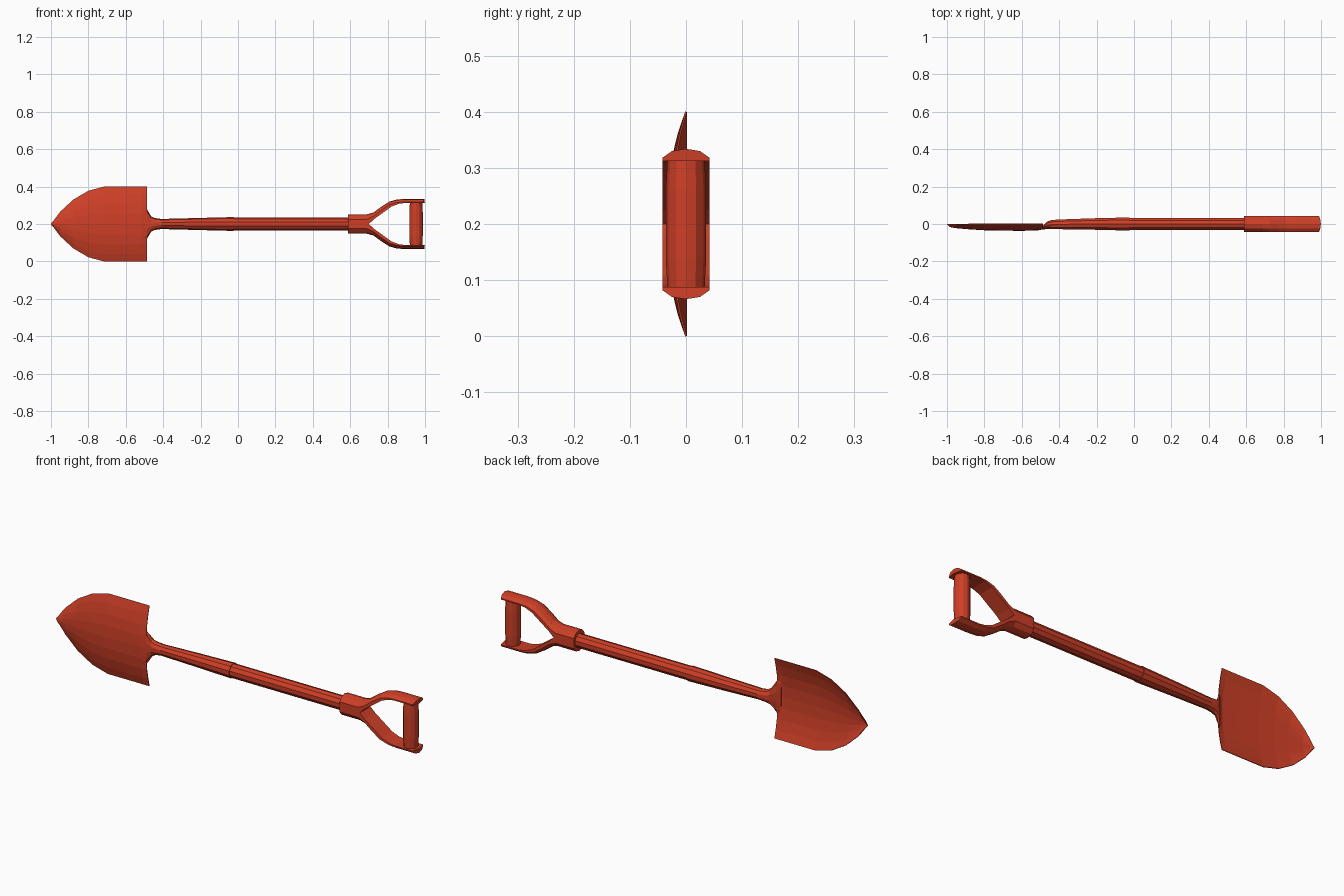
import bpy, bmesh, math

if "Cube" in bpy.data.objects:
    bpy.data.objects.remove(bpy.data.objects["Cube"])

CZ = 0.2  # height of the long axis
red = bpy.data.materials.new("red_paint")
red.diffuse_color = (0.62, 0.05, 0.02, 1)
red.use_nodes = True
red.node_tree.nodes["Principled BSDF"].inputs["Base Color"].default_value = red.diffuse_color


def loft(name, rings, closed=True, caps=True):
    """Skin a list of equal-length point rings into one flat-shaded object."""
    bm = bmesh.new()
    rows = [[bm.verts.new((x, y, z + CZ)) for x, y, z in r] for r in rings]
    n = len(rows[0])
    for a, b in zip(rows, rows[1:]):
        for i in range(n if closed else n - 1):
            j = (i + 1) % n
            bm.faces.new((a[i], a[j], b[j], b[i]))
    if closed and caps:
        bm.faces.new(rows[0])
        bm.faces.new(rows[-1])
    bmesh.ops.remove_doubles(bm, verts=bm.verts, dist=1e-5)
    bmesh.ops.recalc_face_normals(bm, faces=bm.faces)
    me = bpy.data.meshes.new(name)
    bm.to_mesh(me)
    bm.free()
    me.materials.append(red)
    ob = bpy.data.objects.new(name, me)
    bpy.context.collection.objects.link(ob)
    return ob


def ellipse(x, cy, ry, rz, n=10):
    angles = [2 * math.pi * (i + 0.5) / n + math.pi / n for i in range(n)]
    return [(x, cy + ry * math.sin(a), rz * math.cos(a)) for a in angles]


# Blade: dished sheet with pointed tip; (x, half width, centre depth)
stations = [(-1.0, 0.0, 0.0), (-0.985, 0.018, 0.015), (-0.95, 0.065, 0.021),
            (-0.88, 0.13, 0.027), (-0.80, 0.177, 0.032), (-0.715, 0.2, 0.034),
            (-0.60, 0.2, 0.035), (-0.515, 0.2, 0.033), (-0.487, 0.2, 0.027)]
ts = [-1, -0.8, -0.55, -0.28, 0, 0.28, 0.55, 0.8, 1]
blade = loft("blade", [[(x, -d * (1 - abs(t) ** 2.2), w * t) for t in ts]
                       for x, w, d in stations], closed=False)
thick = blade.modifiers.new("thickness", "SOLIDIFY")
thick.thickness = 0.003
thick.offset = 0

# Socket flaring into the blade; (x, centre y, y radius, z radius)
socket = [(-0.505, -0.028, 0.003, 0.085), (-0.487, -0.020, 0.010, 0.08),
          (-0.465, -0.007, 0.021, 0.042), (-0.445, -0.004, 0.025, 0.032),
          (-0.41, -0.002, 0.027, 0.027), (-0.22, 0, 0.032, 0.032),
          (-0.025, 0, 0.037, 0.037)]
loft("socket", [ellipse(*s) for s in socket])

# Wooden shaft
loft("shaft", [ellipse(x, 0, 0.034, 0.034) for x in (-0.06, 0.62)])

# Forked handle: each half runs from the collar out along one arm
# (outer x, outer z, inner x, inner z, edge drop)
arm = [(0.588, 0.052, 0.588, 0.0, 0.027), (0.69, 0.052, 0.70, 0.0, 0.027),
       (0.725, 0.062, 0.725, 0.024, 0.021), (0.77, 0.095, 0.775, 0.06, 0.019),
       (0.81, 0.12, 0.82, 0.093, 0.017), (0.85, 0.131, 0.86, 0.108, 0.016),
       (0.89, 0.134, 0.89, 0.112, 0.016), (0.99, 0.134, 0.99, 0.112, 0.016)]
for side, name in ((1, "upper_handle_arm"), (-1, "lower_handle_arm")):
    rings = []
    for k, (ox, oz, ix, iz, drop) in enumerate(arm):
        bulge = 0.009 if k == len(arm) - 1 else 0
        ring = [(ox + bulge * (1 - (y / 0.042) ** 2), y, side * (oz - drop * f))
                for y, f in ((-0.042, 1), (-0.025, 0.25), (0, 0), (0.025, 0.25), (0.042, 1))]
        ring += [(ix + bulge * (1 - (y / 0.042) ** 2), y, side * iz)
                 for y in (0.042, 0, -0.042)]
        rings.append(ring)
    loft(name, rings)

# Grip: slightly barrelled bar between the arms
grip = []
for z, r in ((-0.118, 0.033), (-0.06, 0.036), (0.06, 0.036), (0.118, 0.033)):
    grip.append([(0.952 + r * math.cos(i * math.pi / 6), r * math.sin(i * math.pi / 6), z)
                 for i in range(12)])
loft("grip", grip)
